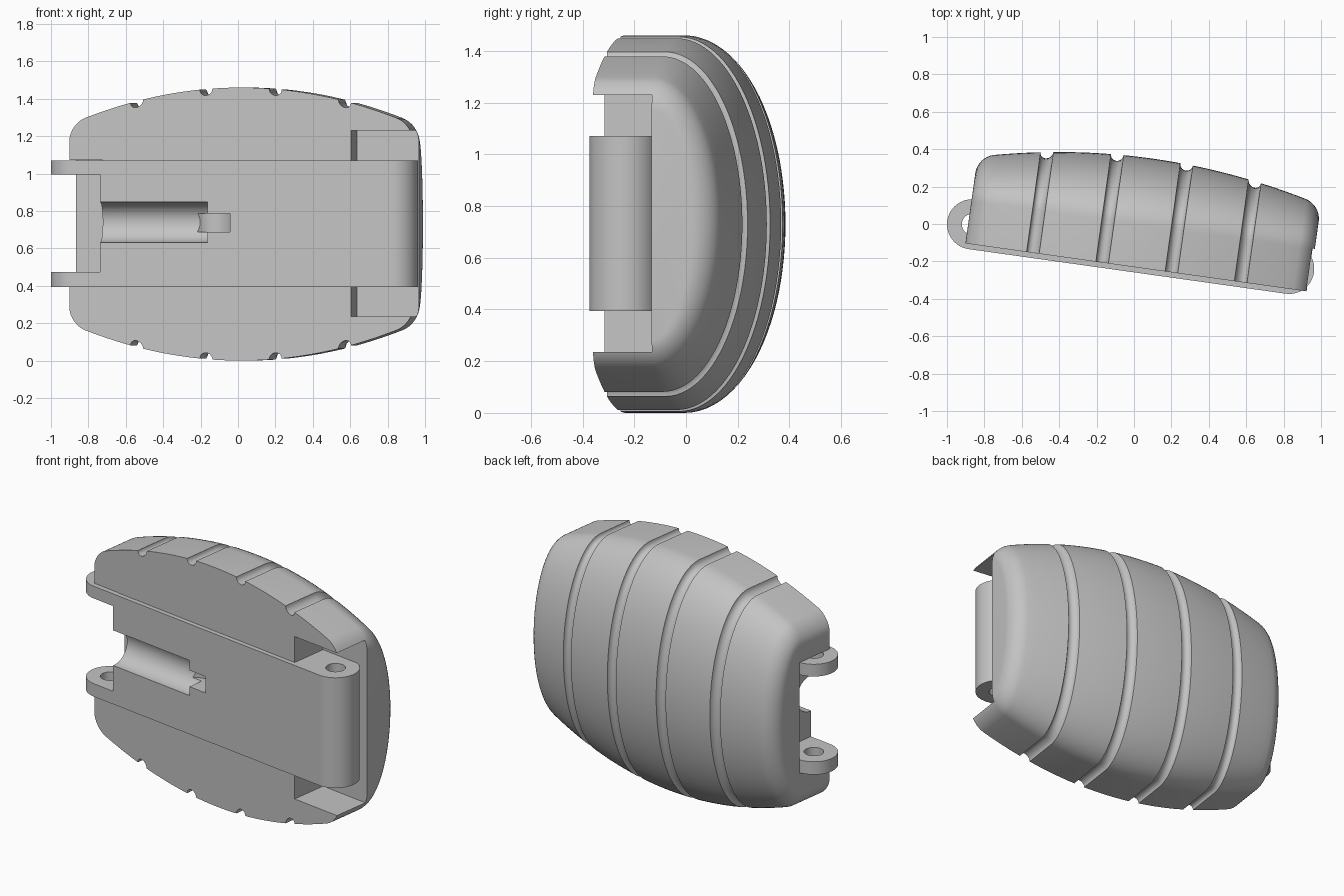
import bpy, bmesh, math
from mathutils import Matrix

cube = bpy.data.objects.get("Cube")
if cube:
    bpy.data.objects.remove(cube, do_unlink=True)

TILT = math.radians(-8)      # whole model is turned about z
MID = 0.73                   # height of the long axis
FRONT = -0.228               # flat front of the shell

grey = bpy.data.materials.new("plain grey")
grey.use_nodes = True
grey.diffuse_color = (0.55, 0.55, 0.55, 1)
grey.node_tree.nodes["Principled BSDF"].inputs["Base Color"].default_value = (0.55, 0.55, 0.55, 1)


def finish(name, bm):
    bmesh.ops.recalc_face_normals(bm, faces=bm.faces[:])
    mesh = bpy.data.meshes.new(name)
    bm.to_mesh(mesh)
    bm.free()
    mesh.materials.append(grey)
    ob = bpy.data.objects.new(name, mesh)
    bpy.context.collection.objects.link(ob)
    return ob


def loft(name, rings):
    bm = bmesh.new()
    loops = [[bm.verts.new(p) for p in ring] for ring in rings]
    n = len(loops[0])
    for a, b in zip(loops, loops[1:]):
        for i in range(n):
            j = (i + 1) % n
            bm.faces.new((a[i], a[j], b[j], b[i]))
    bm.faces.new(loops[0])
    bm.faces.new(loops[-1])
    return finish(name, bm)


def box(name, x, y, z):
    ring = [(x[0], y[0]), (x[1], y[0]), (x[1], y[1]), (x[0], y[1])]
    return loft(name, [[(p, q, h) for p, q in ring] for h in z])


def cylinder(name, centre, radius, length, axis="Z"):
    turn = Matrix.Rotation(math.pi / 2, 4, "Y") if axis == "X" else Matrix()
    bm = bmesh.new()
    bmesh.ops.create_cone(bm, cap_ends=True, segments=48, radius1=radius, radius2=radius,
                          depth=length, matrix=Matrix.Translation(centre) @ turn)
    return finish(name, bm)


def cut(ob, cutter):
    bpy.context.view_layer.objects.active = ob
    mod = ob.modifiers.new("cut", "BOOLEAN")
    mod.operation, mod.solver, mod.object = "DIFFERENCE", "EXACT", cutter
    bpy.ops.object.modifier_apply(modifier=mod.name)
    bpy.data.objects.remove(cutter, do_unlink=True)


# Shell stations along its length: rounded ends, plain bands and round grooves
LEFT, RIGHT, ROUND, GROOVE = -0.878, 0.976, 0.085, 0.034
stations = []
for k in range(9):
    a = k / 8 * math.pi / 2
    inset = ROUND * (1 - math.sin(a))
    stations.append((LEFT + ROUND * (1 - math.cos(a)), inset))
    stations.append((RIGHT - ROUND * (1 - math.cos(a)), inset))
grooves = [-0.514 + 0.374 * i for i in range(4)]
for g in grooves:
    for k in range(11):
        a = k / 10 * math.pi
        stations.append((g - GROOVE * math.cos(a), GROOVE * math.sin(a)))
for k in range(1, 28):
    u = LEFT + (RIGHT - LEFT) * k / 28
    clear = all(abs(u - g) > GROOVE + 0.01 for g in grooves)
    if clear and LEFT + ROUND + 0.01 < u < RIGHT - ROUND - 0.01:
        stations.append((u, 0))
stations.sort()


def section(u, inset):
    d = u - 0.047
    half = 0.73 - 0.23 * d * d - inset
    deep = 0.36 - 0.14 * d * d - inset
    ring = [(u, FRONT, MID + half)]
    for k in range(49):
        t = math.pi * k / 48
        ring.append((u, deep * math.sin(t), MID + half * math.cos(t)))
    ring.append((u, FRONT, MID - half))
    return ring


shell = loft("grooved_shell", [section(u, i) for u, i in stations])
cut(shell, box("pocket_cutter", (0.643, 1.2), (-0.5, 0.003), (0.235, 1.23)))
cut(shell, box("notch_cutter", (-1.2, -0.70), (-0.5, 0.018), (0.393, 1.073)))
cut(shell, box("bed_cutter", (-0.72, 0.7), (-0.5, -0.02), (0.40, 1.065)))

# Latch plate: capsule profile with a hinge barrel at one end and two ears at the other
PIN, R, A, B = -0.122, 0.134, -0.857, 0.855
profile = []
for k in range(25):
    t = -math.pi / 2 + math.pi * k / 24
    profile.append((B + R * math.cos(t), PIN + R * math.sin(t)))
for k in range(25):
    t = math.pi / 2 + math.pi * k / 24
    profile.append((A + R * math.cos(t), PIN + R * math.sin(t)))
plate = loft("latch_plate", [[(x, y, z) for x, y in profile] for z in (0.395, 1.071)])
cut(plate, box("ear_gap_cutter", (-1.2, -0.71), (-0.5, 0.5), (0.474, 0.996)))
for x in (A, B):
    cut(plate, cylinder("pin_hole_cutter", (x, PIN, MID), 0.055, 2))

# Finger trough and curved slot in the plate
cut(plate, cylinder("trough_cutter", (-0.53, -0.25, 0.74), 0.108, 0.8, "X"))
cut(plate, cylinder("slot_cutter", (-0.115, -0.23, 0.737), 0.112, 0.10))

# Shared finish: crisp edges on smooth curves, then the overall turn
for ob in (shell, plate):
    bpy.ops.object.select_all(action="DESELECT")
    ob.select_set(True)
    bpy.context.view_layer.objects.active = ob
    bpy.ops.object.shade_smooth_by_angle(angle=math.radians(28))
    ob.rotation_euler.z = TILT
